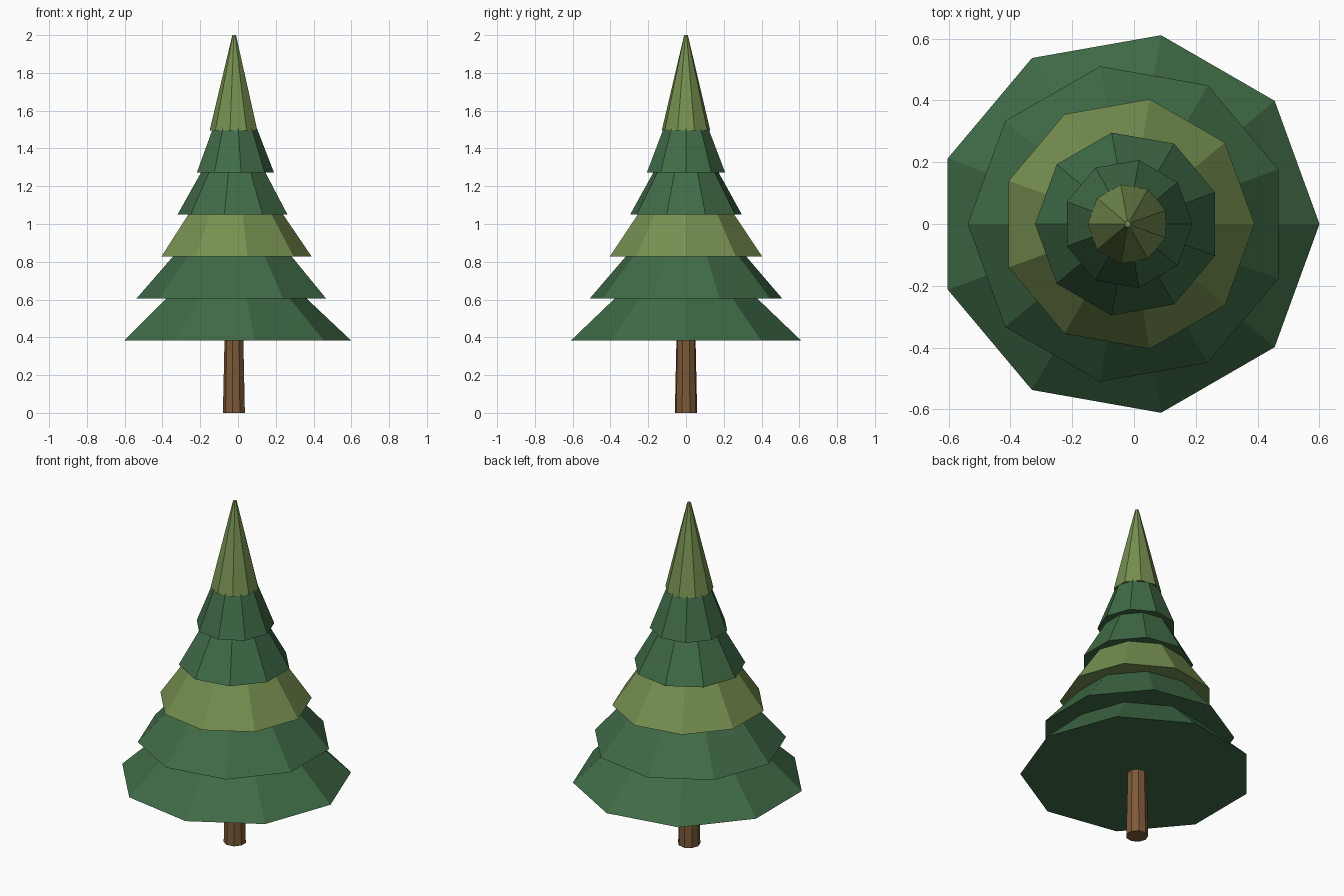
import bpy
import bmesh
from math import cos, sin, pi

SIDES = 9
AXIS_X = -0.02

cube = bpy.data.objects.get("Cube")
if cube:
    bpy.data.objects.remove(cube, do_unlink=True)


def make_material(name, rgb):
    mat = bpy.data.materials.new(name)
    mat.use_nodes = True
    colour = (*rgb, 1.0)
    mat.diffuse_color = colour
    mat.node_tree.nodes["Principled BSDF"].inputs["Base Color"].default_value = colour
    return mat


def make_frustum(name, z0, r0, z1, r1, turned, mat):
    """Closed flat-faced frustum; turned puts a corner on -x instead of +x."""
    bm = bmesh.new()
    start = pi / SIDES if turned else 0.0
    rings = []
    for z, r in ((z0, r0), (z1, r1)):
        angles = [start + 2 * pi * i / SIDES for i in range(SIDES)]
        rings.append([bm.verts.new((r * cos(a), r * sin(a), z)) for a in angles])
    low, high = rings
    for i in range(SIDES):
        j = (i + 1) % SIDES
        bm.faces.new((low[i], low[j], high[j], high[i]))
    bm.faces.new(low[::-1])
    bm.faces.new(high)
    mesh = bpy.data.meshes.new(name)
    bm.to_mesh(mesh)
    bm.free()
    mesh.materials.append(mat)
    obj = bpy.data.objects.new(name, mesh)
    obj.location.x = AXIS_X
    bpy.context.collection.objects.link(obj)


bark = make_material("bark brown", (0.205, 0.102, 0.040))
green = make_material("pine green", (0.051, 0.147, 0.063))
olive = make_material("olive green", (0.181, 0.275, 0.080))

# Trunk, tucked into the lowest tier
make_frustum("trunk", 0.0, 0.06, 0.45, 0.05, True, bark)

# Foliage tiers: base radius, slope (radius lost per unit height), colour
tiers = [
    (0.62, 1.06, green),
    (0.518, 0.87, green),
    (0.41, 0.68, olive),
    (0.30, 0.56, green),
    (0.21, 0.385, green),
]
for i, (radius, slope, mat) in enumerate(tiers):
    z = 0.382 + 0.2228 * i
    make_frustum(f"foliage_tier_{i + 1}", z, radius, z + 0.3,
                 radius - 0.3 * slope, i % 2 == 1, mat)

# Pointed crown
make_frustum("foliage_tip", 1.496, 0.13, 2.0, 0.01, True, olive)
